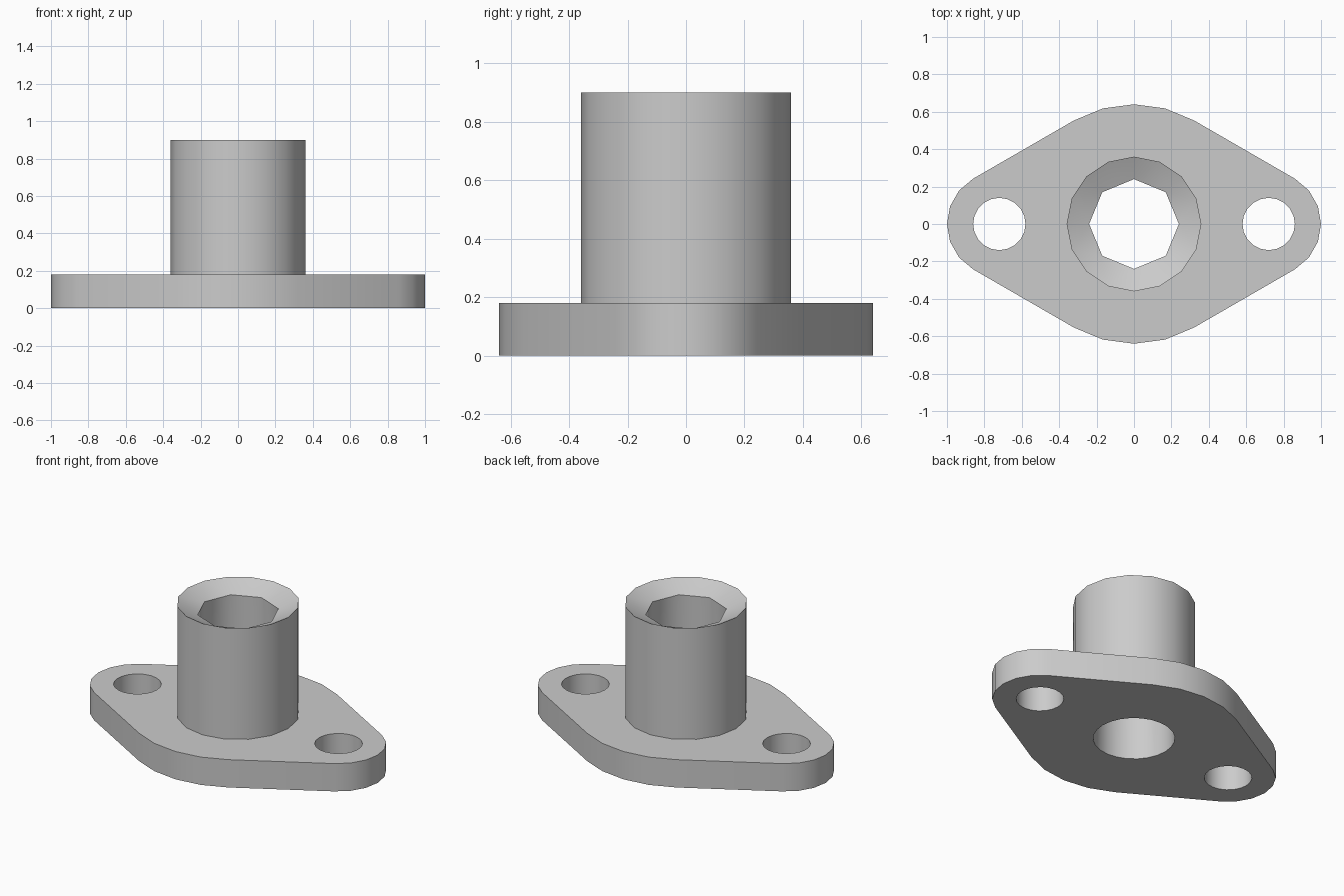
import bpy
import bmesh
from math import cos, sin, radians, tau

cube = bpy.data.objects.get("Cube")
if cube:
    bpy.data.objects.remove(cube, do_unlink=True)

PLATE_TOP, BOSS_TOP, CHAMFER_Z = 0.18, 0.90, 0.84
LUG_X, BORE_R = 0.72, 0.24

metal = bpy.data.materials.new("light_grey")
metal.use_nodes = True
grey = (0.6, 0.6, 0.6, 1)
metal.diffuse_color = grey
metal.node_tree.nodes["Principled BSDF"].inputs["Base Color"].default_value = grey


def circle(radius, sides, cx=0):
    return [(cx + radius * cos(tau * i / sides), radius * sin(tau * i / sides))
            for i in range(sides)]


def arc(radius, cx, start, stop, step):
    return [(cx + radius * cos(radians(a)), radius * sin(radians(a)))
            for a in range(start, stop + 1, step)]


def ring(bm, points, z):
    return [bm.verts.new((x, y, z)) for x, y in points]


def loft(bm, fine, coarse):
    """Join two rings; the fine one has a whole multiple of the coarse sides."""
    n, m = len(fine), len(coarse)
    k = n // m
    h = k // 2
    for i in range(m):
        a, b = coarse[i], coarse[(i + 1) % m]
        for j in range(k * i - h, k * i + h):
            bm.faces.new((a, fine[j % n], fine[(j + 1) % n]))
        last, first = fine[(k * i + h) % n], fine[(k * (i + 1) - h) % n]
        bm.faces.new((a, last, b) if last is first else (a, last, first, b))


def fill(bm, rings):
    """Flat face bounded by the first ring, with the others as holes."""
    edges = []
    for verts in rings:
        for a, b in zip(verts, verts[1:] + verts[:1]):
            edges.append(bm.edges.get((a, b)) or bm.edges.new((a, b)))
    bmesh.ops.triangle_fill(bm, use_beauty=True, edges=edges, normal=(0, 0, 1))


def finish(bm, name):
    bmesh.ops.recalc_face_normals(bm, faces=bm.faces)
    mesh = bpy.data.meshes.new(name)
    bm.to_mesh(mesh)
    bm.free()
    mesh.materials.append(metal)
    obj = bpy.data.objects.new(name, mesh)
    bpy.context.collection.objects.link(obj)
    bpy.ops.object.select_all(action="DESELECT")
    obj.select_set(True)
    bpy.context.view_layer.objects.active = obj
    bpy.ops.object.shade_smooth_by_angle(angle=radians(30))


# Flange plate: two lug arcs and two broad arcs joined by tangent edges
outline = (arc(0.28, LUG_X, -60, 60, 20) + arc(0.64, 0, 60, 120, 15)
           + arc(0.28, -LUG_X, 120, 240, 20) + arc(0.64, 0, 240, 300, 15))
bm = bmesh.new()
bottoms, tops = [], []
for points in (outline, circle(0.14, 20, LUG_X), circle(0.14, 20, -LUG_X)):
    low, high = ring(bm, points, 0), ring(bm, points, PLATE_TOP)
    loft(bm, low, high)
    bottoms.append(low)
    tops.append(high)
fill(bm, bottoms + [ring(bm, circle(BORE_R, 24), 0)])
fill(bm, tops + [ring(bm, circle(0.36, 16), PLATE_TOP)])
finish(bm, "flange_plate")

# Boss: outer wall, countersunk rim and a bore from octagon to round
bm = bmesh.new()
base = ring(bm, circle(0.36, 16), PLATE_TOP)
rim = ring(bm, circle(0.36, 16), BOSS_TOP)
throat = ring(bm, circle(BORE_R, 8), CHAMFER_Z)
outlet = ring(bm, circle(BORE_R, 24), 0)
loft(bm, base, rim)
loft(bm, rim, throat)
loft(bm, outlet, throat)
finish(bm, "boss")
